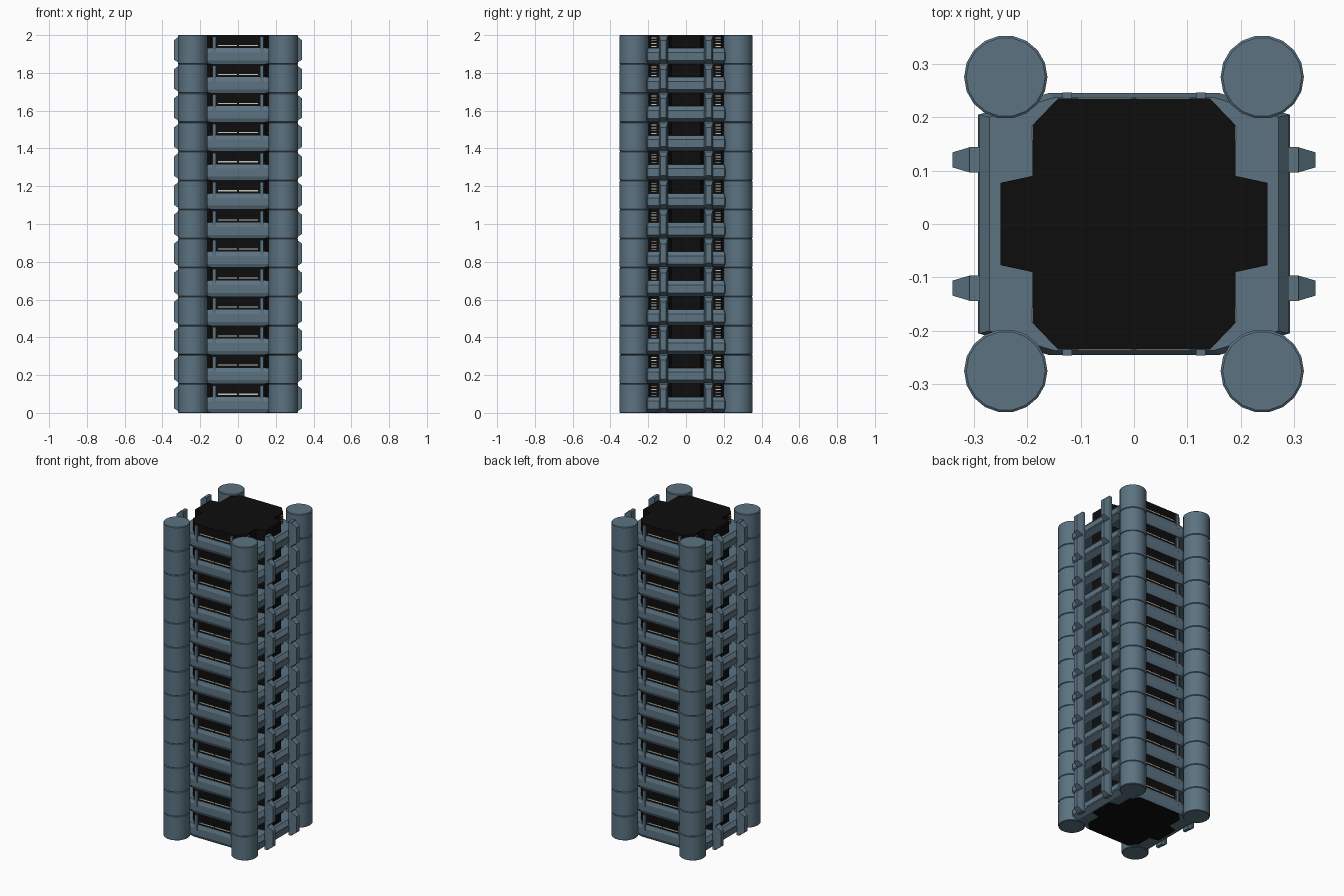
import bpy, bmesh, math

if "Cube" in bpy.data.objects:
    bpy.data.objects.remove(bpy.data.objects["Cube"])

FLOORS = 13
H = 2.0 / FLOORS


def material(name, rgb):
    m = bpy.data.materials.new(name)
    m.diffuse_color = (*rgb, 1)
    m.use_nodes = True
    m.node_tree.nodes["Principled BSDF"].inputs["Base Color"].default_value = m.diffuse_color
    return m


BLUE = material("blue_grey", (0.105, 0.17, 0.22))
BLACK = material("black_glass", (0.004, 0.004, 0.004))
PALE = material("pale_trim", (0.6, 0.57, 0.5))


def loft(bm, rings):
    """Closed solid through a stack of rings with equal point counts."""
    vs = [[bm.verts.new(p) for p in r] for r in rings]
    n = len(vs[0])
    for a, b in zip(vs, vs[1:]):
        for i in range(n):
            j = (i + 1) % n
            bm.faces.new((a[i], a[j], b[j], b[i]))
    bm.faces.new(vs[0][::-1])
    bm.faces.new(vs[-1])


def box(bm, x0, x1, y0, y1, z0, z1):
    loft(bm, [[(x0, y0, z), (x1, y0, z), (x1, y1, z), (x0, y1, z)] for z in (z0, z1)])


def finish(name, bm, mat, smooth=False):
    """Make the one-storey part and stack it up the tower."""
    bmesh.ops.recalc_face_normals(bm, faces=bm.faces)
    me = bpy.data.meshes.new(name)
    bm.to_mesh(me)
    bm.free()
    me.materials.append(mat)
    ob = bpy.data.objects.new(name, me)
    bpy.context.collection.objects.link(ob)
    if smooth:
        bpy.context.view_layer.objects.active = ob
        ob.select_set(True)
        bpy.ops.object.shade_smooth_by_angle(angle=math.radians(30))
        ob.select_set(False)
    arr = ob.modifiers.new("storeys", 'ARRAY')
    arr.count = FLOORS
    arr.use_relative_offset = False
    arr.use_constant_offset = True
    arr.constant_offset_displace = (0, 0, H)
    return ob


def mirrored(quarter):
    """Complete an outline from its +x +y quarter."""
    q = list(quarter)
    return (q + [(-x, y) for x, y in reversed(q)]
            + [(-x, -y) for x, y in q] + [(x, -y) for x, y in reversed(q)])


# Corner columns with a fine groove at every storey
bm = bmesh.new()
for cx in (-0.24, 0.24):
    for cy in (-0.275, 0.275):
        loft(bm, [[(cx + r * math.cos(math.tau * i / 18), cy + r * math.sin(math.tau * i / 18), z)
                   for i in range(18)]
                  for r, z in ((0.074, 0), (0.078, 0.003), (0.078, H - 0.003), (0.074, H))])
finish("corner_columns", bm, BLUE, True)

# Black glazed core with projecting side bays
core = mirrored([(0.25, 0.077), (0.19, 0.09), (0.19, 0.185), (0.142, 0.235)])
bm = bmesh.new()
loft(bm, [[(x, y, z) for x, y in core] for z in (0, H)])
finish("glazed_core", bm, BLACK)

# Spandrel band with sloped underside and ledge
bm = bmesh.new()
outer = [(0.29, 0.205), (0.16, 0.245)]
lip = [(0.26, 0.2), (0.15, 0.237)]
ledge = [(0.27, 0.2), (0.15, 0.2365)]
loft(bm, [[(x, y, z) for x, y in mirrored(p)]
          for p, z in ((lip, 0.002), (outer, 0.02), (outer, 0.062), (ledge, 0.085))])
# raised rails along both sides
for s in (-1, 1):
    box(bm, s * 0.265, s * 0.292, -0.205, 0.205, 0.028, 0.058)
finish("spandrel_bands", bm, BLUE)

# Vertical fins in pairs on the sides, tapering outwards
bm = bmesh.new()
for s in (-1, 1):
    for cy in (-0.12, 0.12):
        box(bm, s * 0.288, s * 0.308, cy - 0.024, cy + 0.024, 0, H)
        loft(bm, [[(s * x, cy - w, a), (s * x, cy + w, a), (s * x, cy + w, b), (s * x, cy - w, b)]
                  for x, w, a, b in ((0.306, 0.024, 0.002, H - 0.002), (0.34, 0.014, 0.025, H - 0.028))])
finish("side_fins", bm, BLUE)

# Small mullions in the front and back windows
bm = bmesh.new()
for s in (-1, 1):
    for cx in (-0.125, 0.125):
        box(bm, cx - 0.009, cx + 0.009, s * 0.225, s * 0.246, 0.05, H - 0.008)
finish("window_mullions", bm, BLUE)

# Thin pale strips in the windows
bm = bmesh.new()
for s in (-1, 1):
    for a, b in ((-0.105, -0.004), (0.004, 0.105)):
        box(bm, a, b, s * 0.23, s * 0.237, 0.096, 0.102)
    for cy in (-0.17, 0.17):
        for k in range(4):
            z = 0.092 + k * 0.015
            box(bm, s * 0.185, s * 0.192, cy - 0.014, cy + 0.014, z, z + 0.004)
finish("pale_window_strips", bm, PALE)
